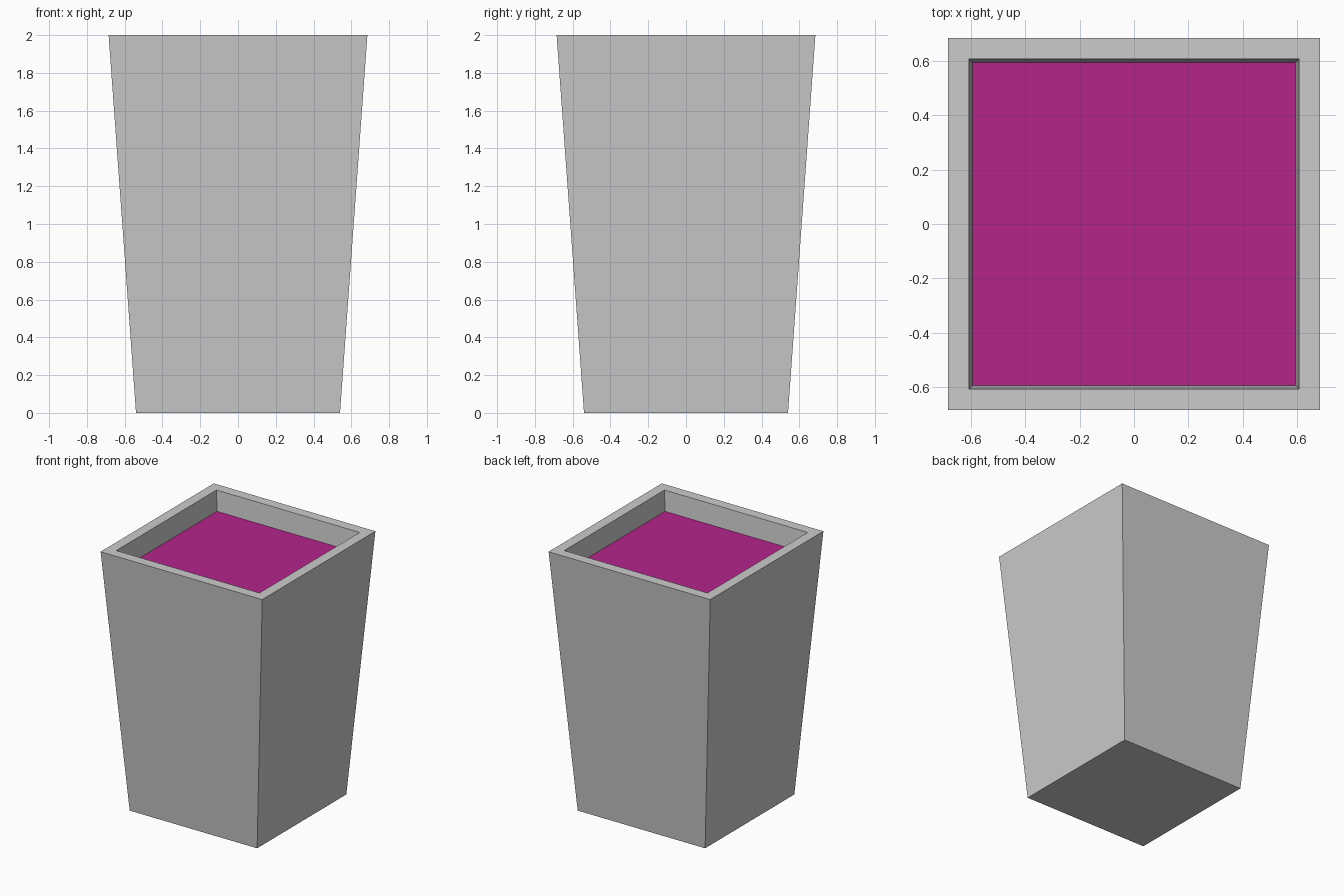
import bpy
import bmesh

cube = bpy.data.objects.get("Cube")
if cube:
    bpy.data.objects.remove(cube, do_unlink=True)


def material(name, color):
    mat = bpy.data.materials.new(name)
    mat.use_nodes = True
    mat.diffuse_color = color
    bsdf = next(n for n in mat.node_tree.nodes if n.type == "BSDF_PRINCIPLED")
    bsdf.inputs["Base Color"].default_value = color
    bsdf.inputs["Roughness"].default_value = 0.8
    return mat


def square_loft(name, rings, mat, cap_start=False, cap_end=False):
    """Join square rings given as (half width, height)."""
    bm = bmesh.new()
    loops = [[bm.verts.new((sx * half, sy * half, z))
              for sx, sy in ((-1, -1), (1, -1), (1, 1), (-1, 1))]
             for half, z in rings]
    for low, high in zip(loops, loops[1:]):
        for i in range(4):
            j = (i + 1) % 4
            bm.faces.new((low[i], low[j], high[j], high[i]))
    if cap_start:
        bm.faces.new(loops[0][::-1])
    if cap_end:
        bm.faces.new(loops[-1])
    mesh = bpy.data.meshes.new(name)
    bm.to_mesh(mesh)
    bm.free()
    mesh.materials.append(mat)
    obj = bpy.data.objects.new(name, mesh)
    bpy.context.collection.objects.link(obj)
    return obj


grey = material("light grey", (0.60, 0.60, 0.60, 1))
magenta = material("magenta", (0.46, 0.017, 0.26, 1))

# Tapered planter: base, outer walls, flat rim and inner walls
FILL_Z = 1.845
square_loft("planter", [(0.54, 0), (0.685, 2), (0.607, 2), (0.594, FILL_Z)],
            grey, cap_start=True)

# Flat filling inside the rim
square_loft("filling", [(0.594, FILL_Z)], magenta, cap_end=True)
